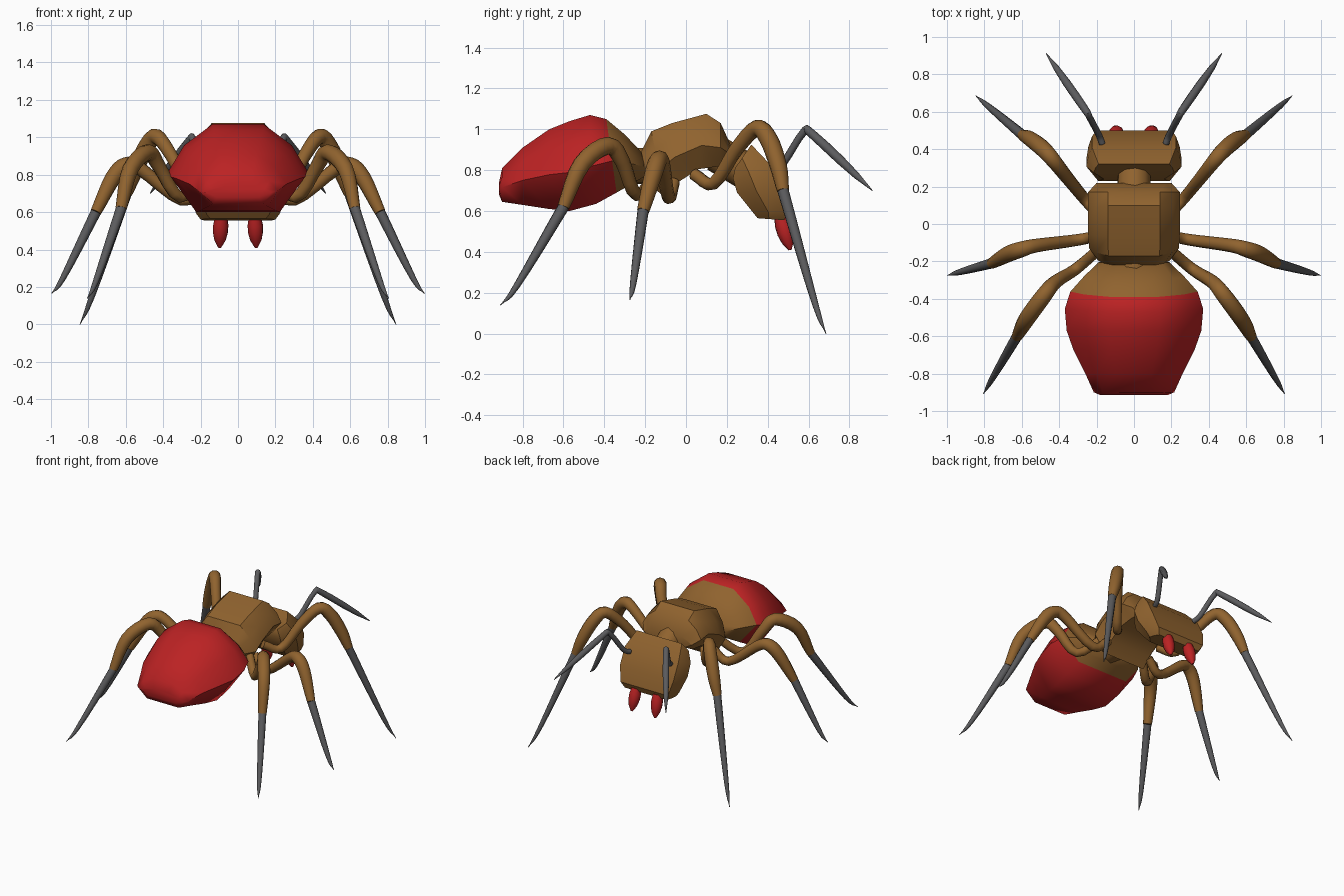
import bpy, bmesh, math
from mathutils import Vector

cube = bpy.data.objects.get("Cube")
if cube:
    bpy.data.objects.remove(cube, do_unlink=True)


def material(name, color):
    mat = bpy.data.materials.new(name)
    mat.use_nodes = True
    mat.diffuse_color = (*color, 1)
    shader = mat.node_tree.nodes["Principled BSDF"]
    shader.inputs["Base Color"].default_value = (*color, 1)
    return mat


brown = material("brown", (0.28, 0.125, 0.028))
red = material("red", (0.5, 0.016, 0.017))
grey = material("grey", (0.105, 0.105, 0.11))


def skin(name, rings, materials, rule=None, angle=50):
    """Bridge equal rings of points into a closed, smooth-shaded mesh."""
    bm = bmesh.new()
    loops = [[bm.verts.new(point) for point in ring] for ring in rings]
    for near, far in zip(loops, loops[1:]):
        for i in range(len(near)):
            bm.faces.new((near[i - 1], near[i], far[i], far[i - 1]))
    bm.faces.new(loops[0])
    bm.faces.new(loops[-1])
    bmesh.ops.recalc_face_normals(bm, faces=bm.faces)
    if rule:
        for face in bm.faces:
            face.material_index = rule(face.calc_center_median())
    mesh = bpy.data.meshes.new(name)
    bm.to_mesh(mesh)
    bm.free()
    for mat in materials:
        mesh.materials.append(mat)
    part = bpy.data.objects.new(name, mesh)
    bpy.context.collection.objects.link(part)
    bpy.ops.object.select_all(action="DESELECT")
    part.select_set(True)
    bpy.context.view_layer.objects.active = part
    bpy.ops.object.shade_smooth_by_angle(angle=math.radians(angle))


def body(name, crown, base, sections, materials, rule=None, angle=35):
    """Loft a faceted outline; a section is low (y, z), high (y, z), half width."""
    shoulder = crown + (1 - crown) * 0.65
    half = [(crown, 1), (shoulder, 0.74), (1, 0.43), (base, 0)]
    outline = half + [(-across, up) for across, up in reversed(half)]
    rings = []
    for low_y, low_z, high_y, high_z, width in sections:
        rings.append([(across * width,
                       low_y + (high_y - low_y) * up,
                       low_z + (high_z - low_z) * up) for across, up in outline])
    skin(name, rings, materials, rule, angle)


def smooth_path(points, steps=4):
    """Catmull-Rom curve through the points."""
    p = [Vector(point) for point in points]
    p = [2 * p[0] - p[1]] + p + [2 * p[-1] - p[-2]]
    path = []
    for a, b, c, d in zip(p, p[1:], p[2:], p[3:]):
        for k in range(steps):
            t = k / steps
            bend = (2 * a - 5 * b + 4 * c - d) * t ** 2
            path.append(b + 0.5 * ((c - a) * t + bend + (3 * b - a - 3 * c + d) * t ** 3))
    return path + [p[-2]]


def tube(name, points, radius, mat, side=1, sides=10):
    """Round limb along a path, its radius a function of the fraction travelled."""
    path = [Vector((p.x * side, p.y, p.z)) for p in smooth_path(points)]
    end = len(path) - 1
    last = (path[1] - path[0]).normalized()
    normal = last.orthogonal().normalized()
    rings = []
    for i, center in enumerate(path):
        along = (path[min(i + 1, end)] - path[max(i - 1, 0)]).normalized()
        normal = last.rotation_difference(along) @ normal
        last, other = along, along.cross(normal)
        size = max(radius(i / end), 0.002)
        angles = [math.tau * k / sides for k in range(sides)]
        rings.append([center + size * (normal * math.cos(a) + other * math.sin(a))
                      for a in angles])
    skin(name, rings, [mat])


# Radius rules: swollen past the knee, tapering to a claw, and so on
def leg_radius(t):
    return 0.03 + 0.015 * math.sin(math.pi * t ** 2)


def foot_radius(t):
    return 0.028 * (1 - t ** 1.2)


def antenna_radius(t):
    return 0.018 * (1 - t ** 12) + 0.008 * math.sin(math.pi * t ** 6)


def mandible_radius(t):
    return 0.042 * abs(math.sin(math.pi * (0.25 + 0.73 * t))) ** 0.6


def joint_radius(t):
    return 0.09


# Abdomen: brown front end, red behind
body("abdomen", 0.37, 0.62,
     [(-.915, .68, -.915, .74, .18), (-.9, .645, -.9, .81, .215),
      (-.8, .63, -.8, .91, .26), (-.67, .61, -.67, 1, .325),
      (-.57, .6, -.57, 1.04, .36), (-.44, .635, -.47, 1.07, .37),
      (-.34, .69, -.39, 1.05, .34), (-.27, .73, -.3, .975, .27),
      (-.2, .77, -.21, .88, .19)],
     [red, brown], lambda center: int(center.y > -0.37), 60)

# Thorax: arched block
body("thorax", 0.57, 0.7,
     [(-.18, .73, -.22, .89, .19), (-.1, .665, -.17, .99, .24),
      (-.04, .74, -.07, 1.03, .245), (.06, .805, .1, 1.076, .245),
      (.17, .82, .17, 1.03, .245), (.22, .845, .22, .92, .2)], [brown])

# Head: shield sloping down and forward
body("head", 0.88, 0.75,
     [(.24, .81, .32, .925, .215), (.23, .76, .41, .83, .255),
      (.25, .69, .47, .71, .255), (.33, .59, .5, .6, .225),
      (.35, .565, .48, .555, .2)], [brown])

# Waist and neck joints
tube("waist", [(0, -.27, .82), (0, -.13, .82)], joint_radius, brown)
tube("neck", [(0, .15, .88), (0, .3, .79)], joint_radius, brown)


def leg_pair(name, path, tip):
    """Mirrored brown legs, each ending in a tapered grey foot that sags to its tip."""
    ankle = Vector(path[-1])
    sag = ankle.lerp(Vector(tip), 0.75) - Vector((0, 0, 0.03))
    for side, label in ((1, "left"), (-1, "right")):
        tube(f"{label}_{name}_leg", path, leg_radius, brown, side)
        tube(f"{label}_{name}_foot", [ankle, sag, tip], foot_radius, grey, side)


leg_pair("front", [(.18, .04, .78), (.265, .135, .735), (.355, .245, .9),
                   (.435, .345, 1.005), (.49, .405, .95), (.55, .452, .82),
                   (.595, .475, .7)],
         (.845, .685, 0))
leg_pair("middle", [(.18, -.06, .74), (.3, -.085, .665), (.52, -.115, .83),
                    (.6, -.135, .85), (.67, -.16, .78), (.76, -.21, .6)],
         (.997, -.275, .165))
leg_pair("hind", [(.17, -.12, .8), (.31, -.24, .68), (.42, -.31, .84),
                  (.48, -.38, .92), (.575, -.51, .83), (.625, -.6, .62)],
         (.805, -.908, .14))

# Antennae and mandibles
antenna = [(.17, .43, .81), (.19, .48, .84), (.24, .575, .985), (.27, .625, .97),
           (.47, .912, .7)]
mandible = [(.09, .465, .57), (.098, .51, .41)]
for side, label in ((1, "left"), (-1, "right")):
    tube(f"{label}_antenna", antenna, antenna_radius, grey, side)
    tube(f"{label}_mandible", mandible, mandible_radius, red, side)
